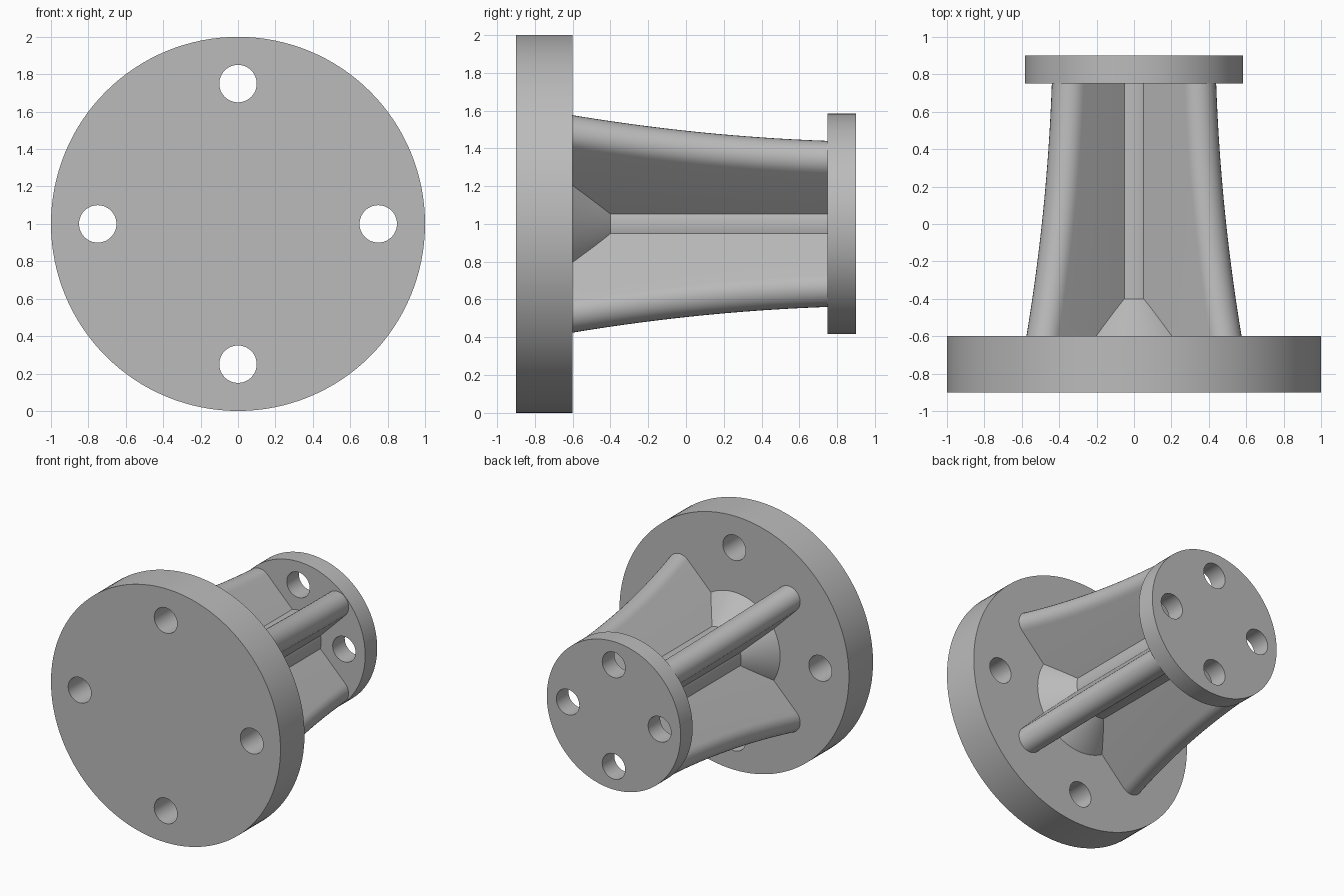
import bpy, bmesh, math
from mathutils import Matrix, Vector

cube = bpy.data.objects.get("Cube")
if cube:
    bpy.data.objects.remove(cube, do_unlink=True)

AXIS_Z = 1.0                 # height of the spool axis
FRONT, BACK = -0.6, 0.75     # inner faces of the two flanges
HALF = 0.1                   # half thickness of a web

grey = bpy.data.materials.new("plain_grey")
grey.use_nodes = True
grey.diffuse_color = (0.5, 0.5, 0.5, 1)
grey.node_tree.nodes["Principled BSDF"].inputs["Base Color"].default_value = (0.5, 0.5, 0.5, 1)


def make_object(name, bm):
    bmesh.ops.recalc_face_normals(bm, faces=bm.faces)
    mesh = bpy.data.meshes.new(name)
    bm.to_mesh(mesh)
    bm.free()
    mesh.materials.append(grey)
    obj = bpy.data.objects.new(name, mesh)
    bpy.context.collection.objects.link(obj)
    return obj


def add_rod(bm, y0, y1, r0, r1, x=0.0, z=0.0, sides=128):
    """Cylinder or cone along y, with x and z measured from the axis."""
    place = Matrix.Translation((x, (y0 + y1) / 2, AXIS_Z + z)) @ Matrix.Rotation(math.pi / 2, 4, 'X')
    # after the turn, the far (+y) end is the bottom of the cone
    bmesh.ops.create_cone(bm, cap_ends=True, segments=sides, radius1=r1, radius2=r0,
                          depth=y1 - y0, matrix=place)


def smooth(obj):
    bpy.ops.object.select_all(action='DESELECT')
    obj.select_set(True)
    bpy.context.view_layer.objects.active = obj
    bpy.ops.object.shade_smooth_by_angle(angle=math.radians(25))


def flange(name, y0, y1, radius, bolt_circle):
    bm = bmesh.new()
    add_rod(bm, y0, y1, radius, radius)
    disc = make_object(name, bm)
    # four bolt holes
    bm = bmesh.new()
    for k in range(4):
        a = k * math.pi / 2
        add_rod(bm, y0 - 0.1, y1 + 0.1, 0.1, 0.1,
                bolt_circle * math.cos(a), bolt_circle * math.sin(a), 48)
    cutter = make_object(name + "_hole_cutter", bm)
    cutter.hide_render = True
    cut = disc.modifiers.new("bolt_holes", 'BOOLEAN')
    cut.operation, cut.solver, cut.object = 'DIFFERENCE', 'EXACT', cutter
    bpy.ops.object.select_all(action='DESELECT')
    disc.select_set(True)
    bpy.context.view_layer.objects.active = disc
    bpy.ops.object.modifier_apply(modifier=cut.name)
    bpy.data.objects.remove(cutter, do_unlink=True)
    smooth(disc)


def rod(name, y0, y1, r0, r1):
    bm = bmesh.new()
    add_rod(bm, y0, y1, r0, r1)
    smooth(make_object(name, bm))


def web(name, angle, steps=24, arc=16):
    """Full-width web with rounded edges that flare towards the front flange."""
    along = Vector((math.cos(angle), 0, math.sin(angle)))
    across = Vector((-math.sin(angle), 0, math.cos(angle)))
    bm = bmesh.new()
    rings = []
    for i in range(steps + 1):
        t = i / steps
        reach = 0.672 + (0.48 - 0.672) * t - 0.125 * t * (1 - t)
        centre = Vector((0, FRONT + (BACK - FRONT) * t, AXIS_Z))
        ring = []
        for side in (1, -1):
            for k in range(arc + 1):
                a = -math.pi / 2 + math.pi * k / arc
                u = side * (reach + HALF * math.cos(a))
                v = side * HALF * math.sin(a)
                ring.append(bm.verts.new(centre + along * u + across * v))
        rings.append(ring)
    n = len(rings[0])
    for a, b in zip(rings, rings[1:]):
        for k in range(n):
            bm.faces.new((a[k], a[(k + 1) % n], b[(k + 1) % n], b[k]))
    bm.faces.new(rings[0])
    bm.faces.new(rings[-1])
    smooth(make_object(name, bm))


# end flanges
flange("front_flange", -0.9, FRONT, 1.0, 0.75)
flange("back_flange", BACK, 0.9, 0.583, 0.4)

# round core with a conical foot
rod("core", FRONT, BACK, 0.2, 0.2)
rod("core_foot", FRONT, -0.4, 0.4, 0.2)

# crossed webs on the diagonals
web("rising_web", math.pi / 4)
web("falling_web", -math.pi / 4)
